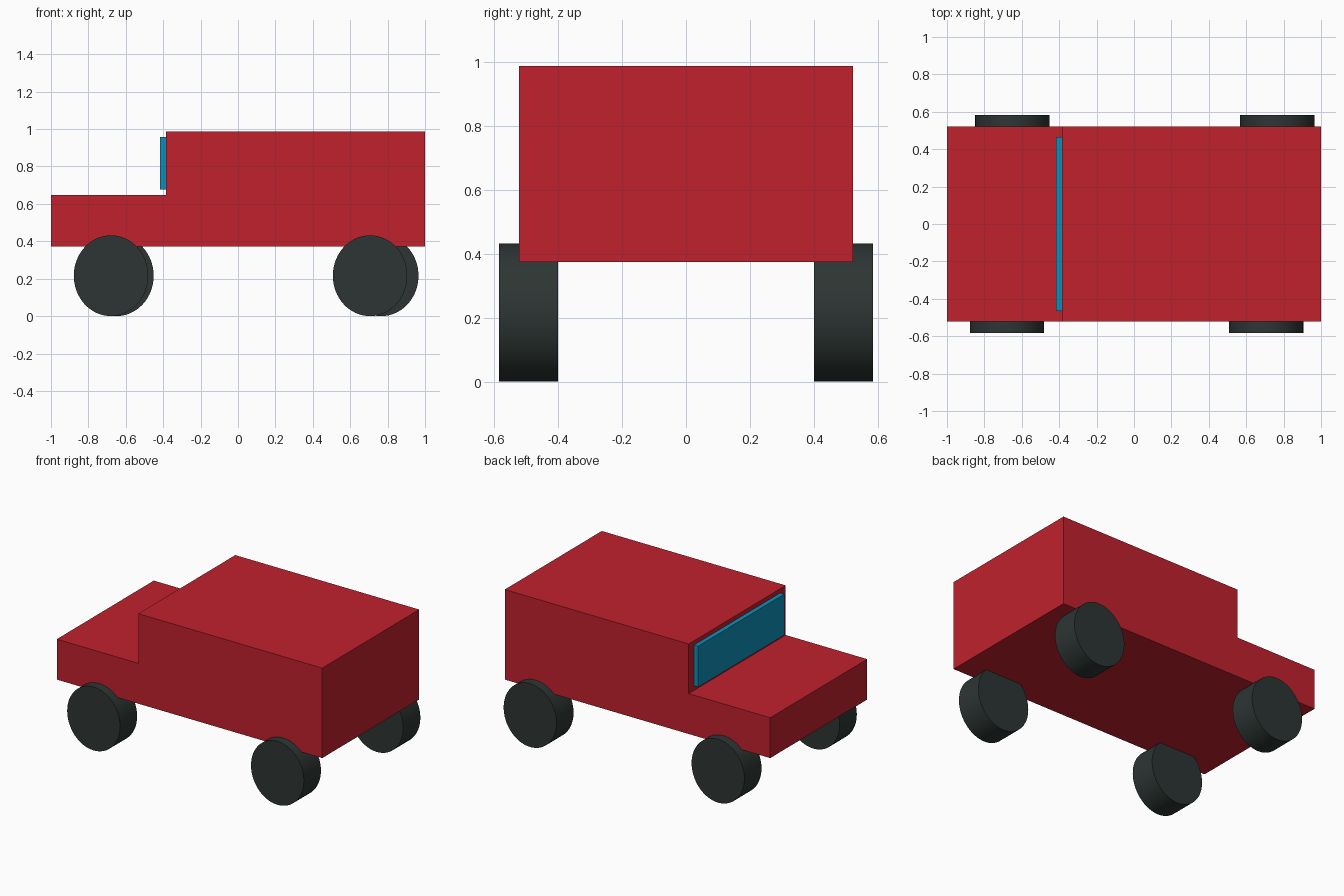
import bpy
import bmesh
import math
from mathutils import Matrix

cube = bpy.data.objects.get("Cube")
if cube:
    bpy.data.objects.remove(cube, do_unlink=True)


def make_material(name, rgb):
    mat = bpy.data.materials.new(name)
    mat.use_nodes = True
    color = (*rgb, 1.0)
    mat.diffuse_color = color
    mat.node_tree.nodes["Principled BSDF"].inputs["Base Color"].default_value = color
    return mat


def add_object(name, bm, mat):
    bmesh.ops.recalc_face_normals(bm, faces=bm.faces)
    mesh = bpy.data.meshes.new(name)
    bm.to_mesh(mesh)
    bm.free()
    mesh.materials.append(mat)
    obj = bpy.data.objects.new(name, mesh)
    bpy.context.collection.objects.link(obj)
    return obj


def extruded_profile(name, profile, half_width, mat):
    """Extrude an x-z outline symmetrically across y."""
    bm = bmesh.new()
    face = bm.faces.new([bm.verts.new((x, -half_width, z)) for x, z in profile])
    out = bmesh.ops.extrude_face_region(bm, geom=[face])
    moved = [v for v in out["geom"] if isinstance(v, bmesh.types.BMVert)]
    bmesh.ops.translate(bm, verts=moved, vec=(0, 2 * half_width, 0))
    return add_object(name, bm, mat)


def wheel(name, x, side, mat):
    """Slightly tall cylinder with its axle along y."""
    inner, outer, rx, rz = 0.4, 0.584, 0.199, 0.216
    bm = bmesh.new()
    bmesh.ops.create_cone(bm, cap_ends=True, segments=64, radius1=1, radius2=1,
                          depth=outer - inner)
    bmesh.ops.rotate(bm, verts=bm.verts, matrix=Matrix.Rotation(math.pi / 2, 3, "X"))
    bmesh.ops.scale(bm, verts=bm.verts, vec=(rx, 1, rz))
    bmesh.ops.translate(bm, verts=bm.verts, vec=(x, side * (inner + outer) / 2, rz))
    obj = add_object(name, bm, mat)
    bpy.ops.object.select_all(action="DESELECT")
    obj.select_set(True)
    bpy.context.view_layer.objects.active = obj
    bpy.ops.object.shade_smooth_by_angle(angle=math.radians(30))


red = make_material("red paint", (0.533, 0.0152, 0.0262))
blue = make_material("blue glass", (0.0044, 0.275, 0.479))
rubber = make_material("dark rubber", (0.026, 0.036, 0.034))

# Body: low hood stepping up to a boxy cabin
bottom, hood, roof, step = 0.373, 0.648, 0.986, -0.386
extruded_profile("body", [(-1, bottom), (1, bottom), (1, roof), (step, roof),
                          (step, hood), (-1, hood)], 0.522, red)

# Windshield: slab standing on the cabin's forward wall
extruded_profile("windshield", [(-0.416, 0.678), (step, 0.678), (step, 0.957),
                                (-0.416, 0.957)], 0.464, blue)

# Wheels: the two sides are slightly staggered
for side, label, nose_x, tail_x in ((-1, "near", -0.679, 0.706),
                                    (1, "far", -0.65, 0.766)):
    wheel(f"nose_wheel_{label}", nose_x, side, rubber)
    wheel(f"tail_wheel_{label}", tail_x, side, rubber)
